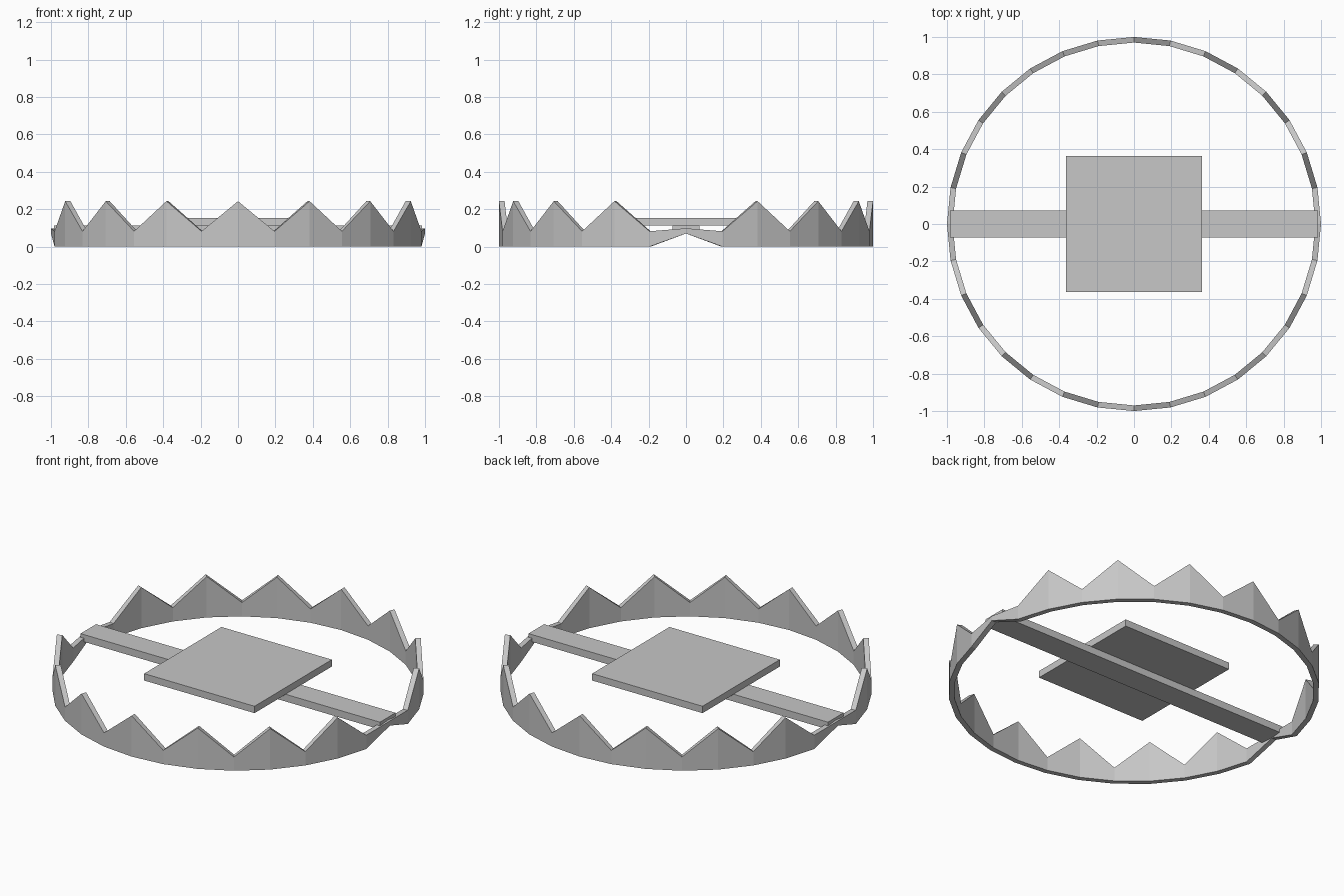
import bpy, bmesh, math

cube = bpy.data.objects.get("Cube")
if cube:
    bpy.data.objects.remove(cube, do_unlink=True)

# Single grey metal
steel = bpy.data.materials.new("grey_steel")
colour = (0.57, 0.57, 0.57, 1.0)
steel.diffuse_color = colour
steel.use_nodes = True
steel.node_tree.nodes["Principled BSDF"].inputs["Base Color"].default_value = colour

OUTER, INNER = 1.0, 0.97
STEPS = 16                      # segments in each half-circle jaw
TIP, VALLEY = 0.243, 0.082      # tooth heights
HINGE_LOW, HINGE_HIGH = 0.07, 0.098


def add_object(name, bm):
    bmesh.ops.recalc_face_normals(bm, faces=bm.faces)
    mesh = bpy.data.meshes.new(name)
    bm.to_mesh(mesh)
    bm.free()
    mesh.materials.append(steel)
    obj = bpy.data.objects.new(name, mesh)
    bpy.context.collection.objects.link(obj)
    return obj


def add_box(name, size, centre):
    bm = bmesh.new()
    bmesh.ops.create_cube(bm, size=1.0)
    bmesh.ops.scale(bm, vec=size, verts=bm.verts)
    bmesh.ops.translate(bm, vec=centre, verts=bm.verts)
    return add_object(name, bm)


def add_jaw(name, side):
    """Half ring with a zigzag top edge, narrowing to a hinge at each end."""
    bm = bmesh.new()
    sections = []
    for i in range(STEPS + 1):
        a = math.pi * i / STEPS
        low, high = 0.0, (VALLEY if i % 2 else TIP)
        if i in (0, STEPS):
            low, high = HINGE_LOW, HINGE_HIGH
        corners = [(OUTER, low), (OUTER, high), (INNER, high), (INNER, low)]
        sections.append([bm.verts.new((r * math.cos(a), side * r * math.sin(a), z))
                         for r, z in corners])
    for s, t in zip(sections, sections[1:]):
        for j in range(4):
            k = (j + 1) % 4
            bm.faces.new((s[j], s[k], t[k], t[j]))
    bm.faces.new(sections[0])
    bm.faces.new(sections[-1])
    return add_object(name, bm)


# Toothed jaws
add_jaw("front_jaw", -1)
add_jaw("back_jaw", 1)

# Cross bar between the hinges, with the trigger plate on top
add_box("cross_bar", (1.97, 0.146, 0.043), (0, 0, 0.0925))
add_box("trigger_plate", (0.726, 0.726, 0.041), (0, 0, 0.1325))
